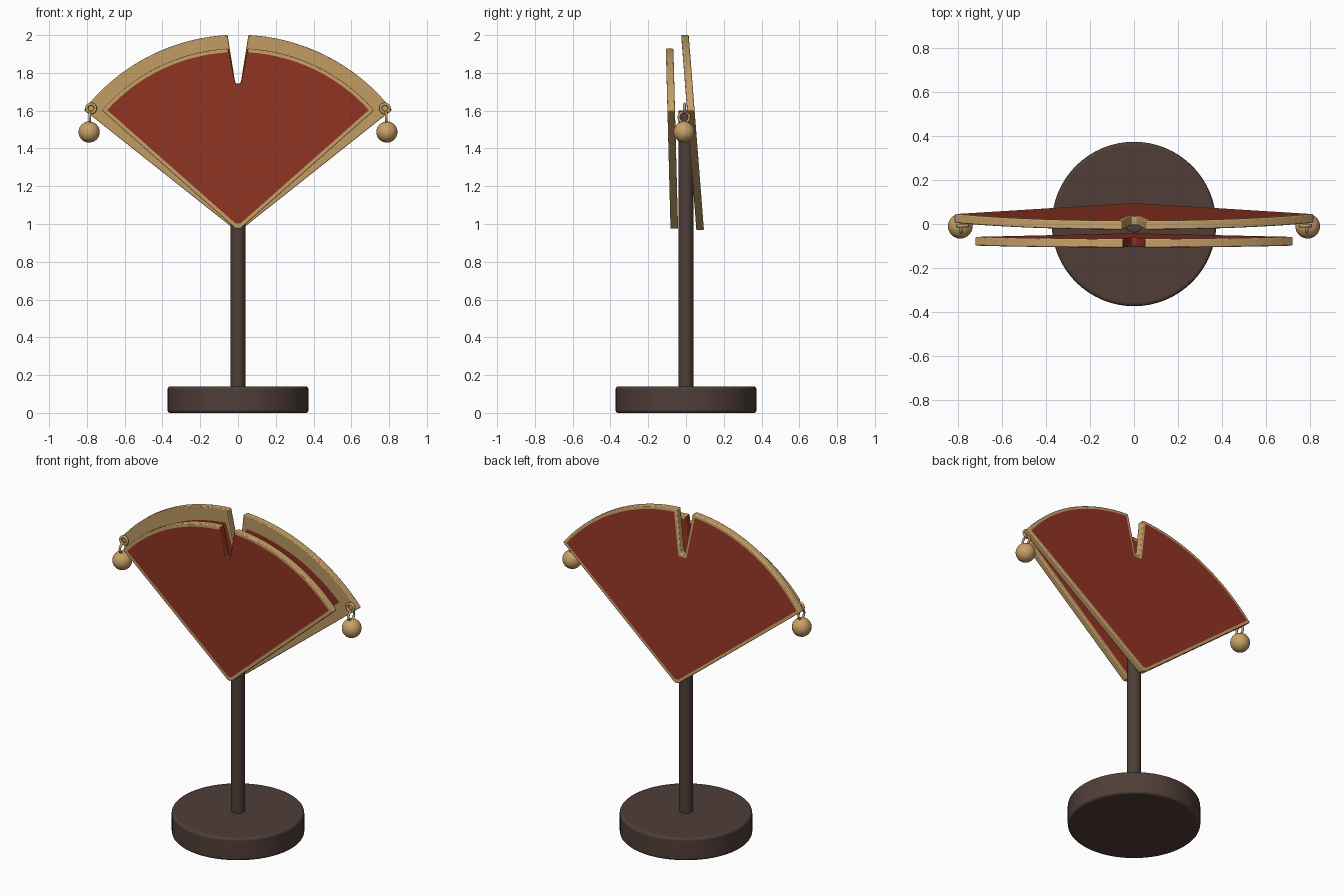
import bpy, bmesh
from math import sin, cos, asin, radians, pi
from mathutils import Matrix

cube = bpy.data.objects.get("Cube")
if cube:
    bpy.data.objects.remove(cube, do_unlink=True)


def material(name, color):
    m = bpy.data.materials.new(name)
    m.use_nodes = True
    m.diffuse_color = (*color, 1)
    m.node_tree.nodes["Principled BSDF"].inputs["Base Color"].default_value = (*color, 1)
    return m


gold = material("gold_trim", (0.58, 0.36, 0.14))
red = material("red_cloth", (0.29, 0.034, 0.017))
brown = material("dark_wood", (0.08, 0.048, 0.039))


def add_object(name, bm, mats, bevel=0, segments=2):
    bmesh.ops.recalc_face_normals(bm, faces=bm.faces)
    mesh = bpy.data.meshes.new(name)
    bm.to_mesh(mesh)
    bm.free()
    for m in mats:
        mesh.materials.append(m)
    ob = bpy.data.objects.new(name, mesh)
    bpy.context.collection.objects.link(ob)
    if bevel:
        mod = ob.modifiers.new("soft_edges", "BEVEL")
        mod.width, mod.segments = bevel, segments
        mod.limit_method, mod.angle_limit = "ANGLE", radians(35)
    bpy.ops.object.select_all(action="DESELECT")
    ob.select_set(True)
    bpy.context.view_layer.objects.active = ob
    bpy.ops.object.shade_smooth_by_angle(angle=radians(35))
    return ob


def cylinder(name, radius, z0, z1, bevel, sides):
    bm = bmesh.new()
    bmesh.ops.create_cone(bm, cap_ends=True, segments=sides, radius1=radius, radius2=radius,
                          depth=z1 - z0, matrix=Matrix.Translation((0, 0, (z0 + z1) / 2)))
    return add_object(name, bm, [brown], bevel, 3)


# Sector outline with a V notch, shrunk inward by a border
def sector(apex, radius, angle, notch_top, border, notch_border, steps=28):
    r = radius - border
    start = angle + asin(border / r)
    hw = notch_top + notch_border
    end = pi / 2 - asin(hw / r)
    right = [(0.012, apex + border / cos(angle))]
    for i in range(steps + 1):
        a = start + (end - start) * i / steps
        right.append((r * cos(a), apex + r * sin(a)))
    right += [(0.017 + notch_border, 1.76), (0.010 + notch_border, 1.743 - notch_border)]
    return right + [(-x, z) for x, z in reversed(right)]


# Leaning fan panel: cloth centre, gold rim on both faces
def fan(name, apex, radius, angle, notch_top, y0, lean, front_border, back_border,
        notch_border, notch_mat):
    a = radians(angle)
    steps = 28
    bm = bmesh.new()

    def loop(border, nb, offset):
        pts = sector(apex, radius, a, notch_top, border, nb, steps)
        return [bm.verts.new((x, y0 + offset + lean * (z - apex), z)) for x, z in pts]

    def band(p, q, mat_rule):
        n = len(p)
        for i in range(n):
            j = (i + 1) % n
            bm.faces.new((p[i], p[j], q[j], q[i])).material_index = mat_rule(i, n)

    def walls(i, n):
        in_notch = steps + 1 <= i <= n - steps - 3
        return notch_mat if in_notch else 0

    outers = []
    for offset, border in ((-0.02, front_border), (0.02, back_border)):
        outer = loop(0, 0, offset)
        inner = loop(border, notch_border, offset)
        band(outer, inner, walls)
        bm.faces.new(inner).material_index = 1
        outers.append(outer)
    band(*outers, walls)
    return add_object(name, bm, [gold, red], 0.005)


# Stand
cylinder("base", 0.373, 0, 0.14, 0.014, 64)
cylinder("pole", 0.039, 0.13, 1.6, 0.004, 32)

# Panels
fan("front_fan", 0.975, 0.955, 41, 0.05, -0.062, -0.026, 0.02, 0.02, 0.008, 1)
fan("back_fan", 0.967, 1.035, 38, 0.055, 0.075, -0.078, 0.085, 0.018, 0.016, 0)


# Hanging links
def ring(name, center, major, minor, turn):
    bpy.ops.mesh.primitive_torus_add(location=center, rotation=(pi / 2, 0, turn),
                                     major_radius=major, minor_radius=minor,
                                     major_segments=24, minor_segments=10)
    ob = bpy.context.object
    ob.name = name
    ob.data.materials.append(gold)
    bpy.ops.object.shade_smooth_by_angle(angle=radians(80))


# Pendants on both corners
for side, s in (("left", 1), ("right", -1)):
    ring(side + "_eyelet", (s * 0.778, -0.008, 1.612), 0.023, 0.008, 0)
    ring(side + "_link", (s * 0.785, -0.01, 1.565), 0.028, 0.007, pi / 2)
    bm = bmesh.new()
    bmesh.ops.create_uvsphere(bm, u_segments=32, v_segments=20, radius=0.056,
                              matrix=Matrix.Translation((s * 0.788, -0.01, 1.487)))
    add_object(side + "_bead", bm, [gold])
